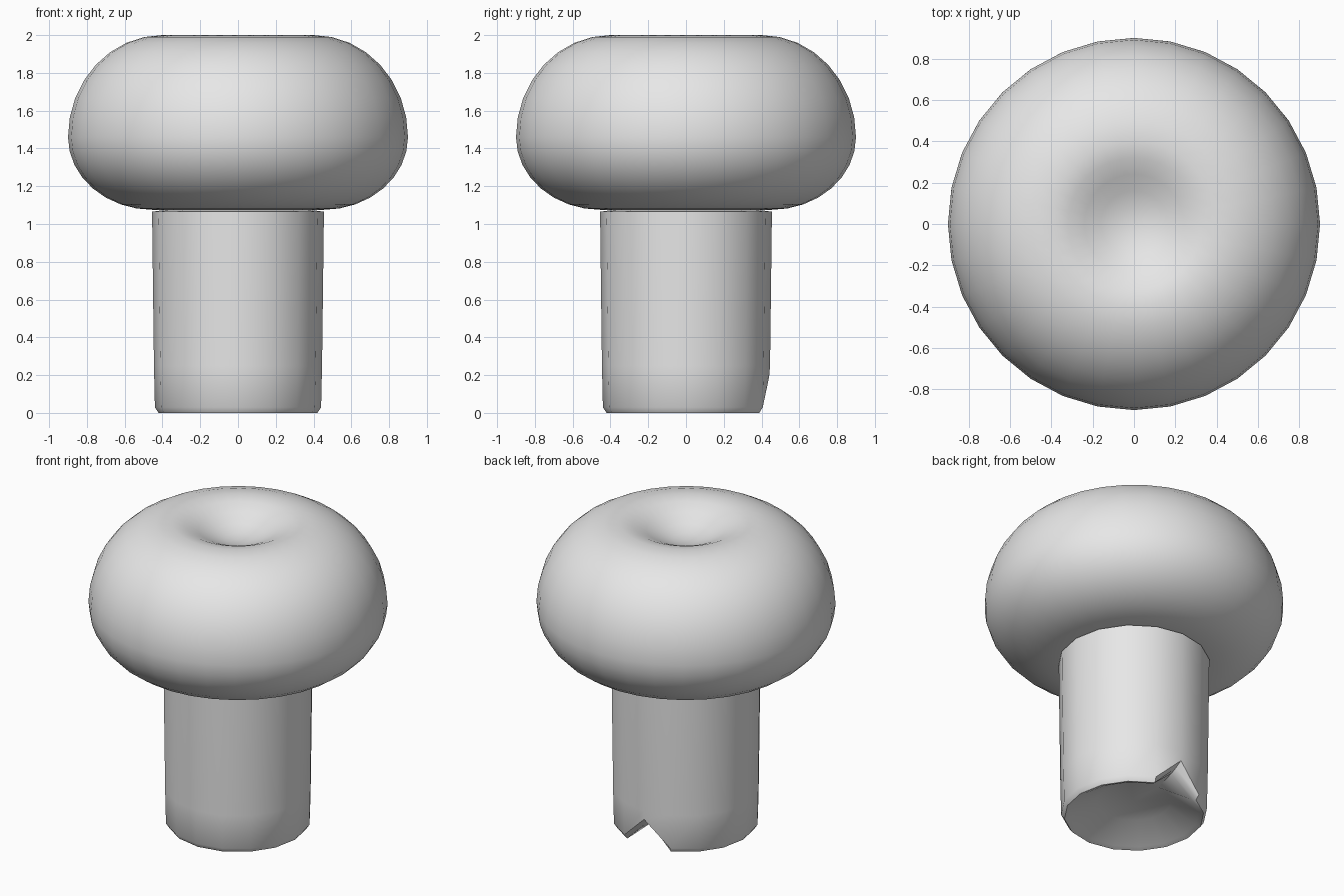
import bpy
import bmesh
import math

if "Cube" in bpy.data.objects:
    bpy.data.objects.remove(bpy.data.objects["Cube"], do_unlink=True)

grey = bpy.data.materials.new("light_grey")
grey.use_nodes = True
grey.diffuse_color = (0.8, 0.8, 0.8, 1)
grey.node_tree.nodes["Principled BSDF"].inputs["Base Color"].default_value = (0.8, 0.8, 0.8, 1)


def lathe(name, profile, sides, sharp_angle, edit=None):
    """Revolve (radius, height) points, closing both ends; edit may reshape the rings."""
    bm = bmesh.new()
    rings = []
    for r, z in profile:
        if r == 0:
            rings.append([bm.verts.new((0, 0, z))] * sides)
        else:
            angles = [2 * math.pi * i / sides for i in range(sides)]
            rings.append([bm.verts.new((r * math.cos(a), r * math.sin(a), z)) for a in angles])
    if edit:
        edit(rings)
    for low, high in zip(rings, rings[1:]):
        for i in range(sides):
            j = (i + 1) % sides
            corners = dict.fromkeys((low[i], low[j], high[j], high[i]))
            bm.faces.new(list(corners))
    bmesh.ops.recalc_face_normals(bm, faces=bm.faces[:])
    mesh = bpy.data.meshes.new(name)
    bm.to_mesh(mesh)
    bm.free()
    mesh.materials.append(grey)
    obj = bpy.data.objects.new(name, mesh)
    bpy.context.collection.objects.link(obj)
    bpy.ops.object.select_all(action="DESELECT")
    obj.select_set(True)
    bpy.context.view_layer.objects.active = obj
    bpy.ops.object.shade_smooth_by_angle(angle=math.radians(sharp_angle))
    return obj


# Cushion-shaped head: flat underside, elliptical flank, dimpled crown
quarter = [math.pi / 2 * i / 8 for i in range(9)]
head = [(0, 1.075), (0.25, 1.075)]
head += [(0.45 + 0.45 * math.sin(a), 1.46 - 0.385 * math.cos(a)) for a in quarter]
head += [(0.40 + 0.50 * math.cos(a), 1.46 + 0.54 * math.sin(a)) for a in quarter[1:]]
head += [(0.32, 1.985), (0.24, 1.95), (0.16, 1.91), (0.08, 1.885), (0, 1.877)]
lathe("head", head, 32, 60)

# Tapered stem with a rounded foot and a conical recess underneath
SIDES = 16
stem = [(0, 0.10), (0.225, 0.10), (0.39, 0.01), (0.42, 0.0), (0.44, 0.03),
        (0.445, 0.25), (0.455, 1.065), (0.36, 1.078), (0, 1.078)]


def cut_notch(rings):
    # Lift the foot at the middle of the back into a V-shaped notch
    back = SIDES // 4
    for ring, (y, z) in zip(rings[2:5], ((0.35, 0.14), (0.39, 0.16), (0.44, 0.19))):
        ring[back].co = (0, y, z)


lathe("stem", stem, SIDES, 50, cut_notch)
